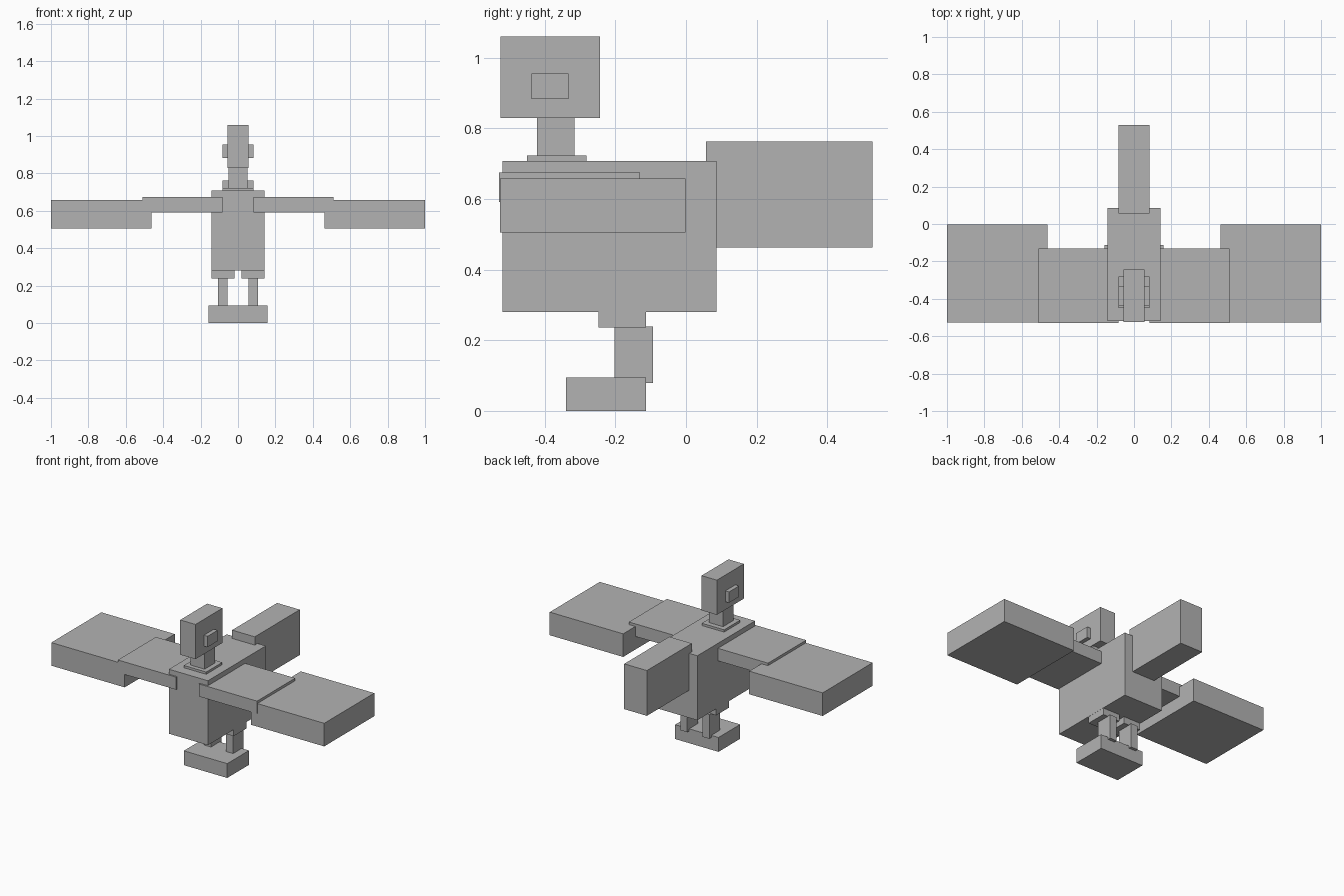
import bpy

default = bpy.data.objects.get("Cube")
if default:
    bpy.data.objects.remove(default, do_unlink=True)

# Single flat grey for every part
grey = bpy.data.materials.new("plain grey")
grey.use_nodes = True
colour = (0.45, 0.45, 0.45, 1)
grey.diffuse_color = colour
grey.node_tree.nodes["Principled BSDF"].inputs["Base Color"].default_value = colour


def box(name, x, y, z):
    """Axis-aligned box from its (low, high) extents."""
    spans = (x, y, z)
    bpy.ops.mesh.primitive_cube_add(size=1, location=[(a + b) / 2 for a, b in spans])
    obj = bpy.context.object
    obj.name = obj.data.name = name
    obj.scale = [b - a for a, b in spans]
    bpy.ops.object.transform_apply(location=False, rotation=False, scale=True)
    obj.data.materials.append(grey)
    return obj


def centred(name, half_width, y, z):
    return box(name, (-half_width, half_width), y, z)


def pair(name, x, y, z):
    """Matching boxes on the left (+x) and right (-x)."""
    box("left_" + name, x, y, z)
    box("right_" + name, (-x[1], -x[0]), y, z)


# Body, head and tail
centred("body", 0.143, (-0.519, 0.086), (0.281, 0.708))
centred("collar", 0.082, (-0.45, -0.282), (0.69, 0.723))
centred("neck", 0.051, (-0.422, -0.315), (0.71, 0.84))
centred("head", 0.056, (-0.525, -0.243), (0.83, 1.06))
centred("eyes", 0.083, (-0.437, -0.332), (0.883, 0.955))
centred("tail", 0.083, (0.057, 0.528), (0.463, 0.763))

# Wings
pair("inner_wing", (0.083, 0.51), (-0.529, -0.13), (0.592, 0.675))
pair("outer_wing", (0.462, 1.0), (-0.526, -0.002), (0.505, 0.658))

# Legs and the shared foot block
pair("thigh", (0.018, 0.142), (-0.248, -0.113), (0.237, 0.285))
pair("shin", (0.056, 0.106), (-0.203, -0.093), (0.08, 0.24))
centred("feet", 0.159, (-0.34, -0.113), (0, 0.095))
